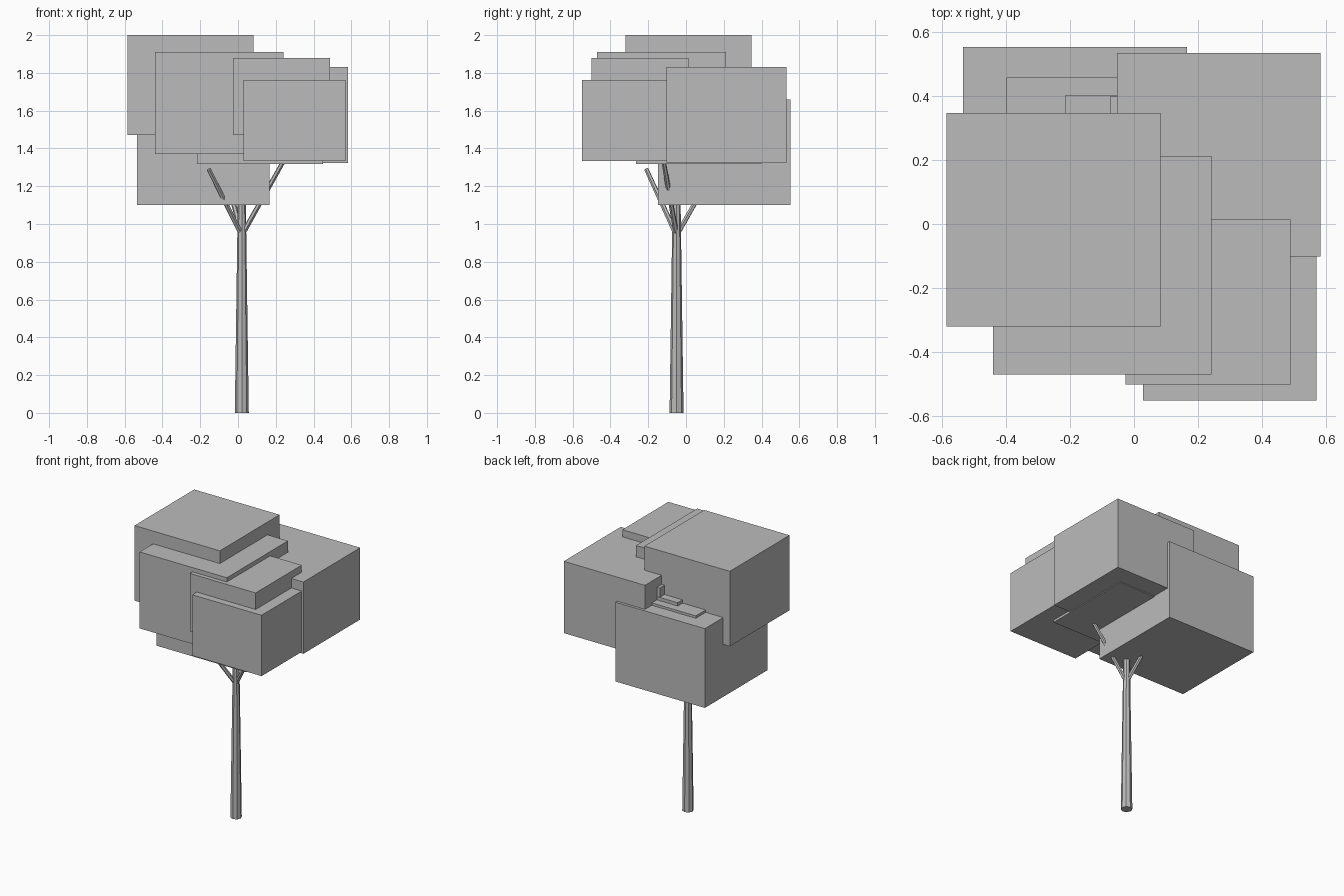
import bpy
import math
from mathutils import Vector

if "Cube" in bpy.data.objects:
    bpy.data.objects.remove(bpy.data.objects["Cube"])

grey = bpy.data.materials.new("plain grey")
grey.diffuse_color = (0.5, 0.5, 0.5, 1)
grey.use_nodes = True
grey.node_tree.nodes["Principled BSDF"].inputs["Base Color"].default_value = grey.diffuse_color


def finish(name):
    ob = bpy.context.object
    ob.name = name
    ob.data.materials.append(grey)
    return ob


def block(name, x, y, size, z0, z1):
    """Square-plan foliage block from its left-front corner."""
    bpy.ops.mesh.primitive_cube_add(
        size=1, location=(x + size / 2, y + size / 2, (z0 + z1) / 2))
    ob = finish(name)
    ob.scale = (size, size, z1 - z0)


def limb(name, start, end, r0, r1, sides):
    """Tapered straight limb between two points."""
    a, b = Vector(start), Vector(end)
    bpy.ops.mesh.primitive_cone_add(
        vertices=sides, radius1=r0, radius2=r1, depth=(b - a).length,
        location=(a + b) / 2)
    ob = finish(name)
    ob.rotation_euler = (b - a).to_track_quat('Z', 'Y').to_euler()


# Trunk
limb("trunk", (0.02, -0.05, 0), (0.02, -0.05, 1.14), 0.037, 0.021, 8)

# Branches fanning out from the trunk
fork = (0.02, -0.05, 0.94)
for i, tip in enumerate([(0.245, -0.12, 1.34), (-0.155, -0.21, 1.29),
                         (-0.07, 0.15, 1.29)]):
    limb("branch_%d" % (i + 1), fork, tip, 0.014, 0.012, 6)

# Foliage: overlapping blocks (left x, front y, plan size, bottom, top)
blocks = [
    (-0.585, -0.32, 0.667, 1.47, 2.00),
    (-0.44, -0.47, 0.682, 1.37, 1.91),
    (-0.026, -0.50, 0.514, 1.47, 1.88),
    (0.028, -0.55, 0.541, 1.333, 1.763),
    (-0.053, -0.102, 0.635, 1.323, 1.83),
    (-0.534, -0.148, 0.70, 1.10, 1.66),
    (-0.397, -0.10, 0.557, 1.20, 1.677),
    (-0.216, -0.265, 0.666, 1.317, 1.70),
    (-0.075, -0.11, 0.507, 1.35, 1.765),
]
for i, b in enumerate(blocks):
    block("foliage_block_%d" % (i + 1), *b)
